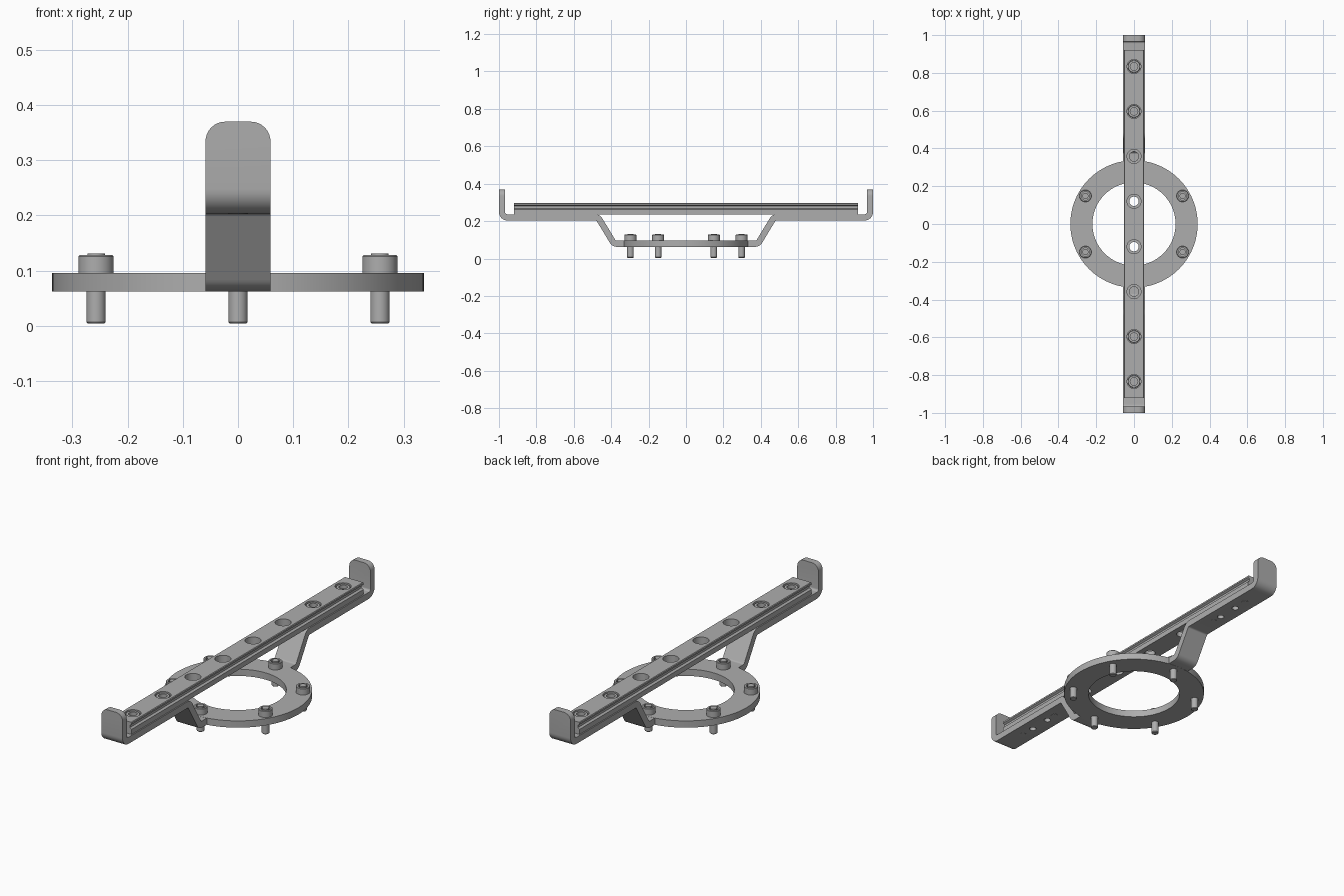
import bpy, bmesh, math
from mathutils import Vector

if "Cube" in bpy.data.objects:
    bpy.data.objects.remove(bpy.data.objects["Cube"], do_unlink=True)

GREY = (0.42, 0.42, 0.42, 1)
steel = bpy.data.materials.new("plain steel grey")
steel.use_nodes = True
steel.diffuse_color = GREY
steel.node_tree.nodes["Principled BSDF"].inputs["Base Color"].default_value = GREY


def finish(bm, name):
    bmesh.ops.recalc_face_normals(bm, faces=bm.faces)
    mesh = bpy.data.meshes.new(name)
    bm.to_mesh(mesh)
    bm.free()
    mesh.materials.append(steel)
    obj = bpy.data.objects.new(name, mesh)
    bpy.context.collection.objects.link(obj)
    return obj


def smooth(obj):
    bpy.ops.object.select_all(action='DESELECT')
    obj.select_set(True)
    bpy.context.view_layer.objects.active = obj
    bpy.ops.object.shade_smooth_by_angle(angle=math.radians(30))


def add_lathe(bm, profile, x, y, sides):
    """Closed solid of revolution; the profile runs from axis to axis."""
    rings = []
    for r, z in profile:
        count = 1 if r == 0 else sides
        rings.append([bm.verts.new((x + r * math.cos(math.tau * i / sides),
                                    y + r * math.sin(math.tau * i / sides), z))
                      for i in range(count)])
    for a, b in zip(rings, rings[1:]):
        for i in range(sides):
            j = (i + 1) % sides
            quad = [a[i % len(a)], a[j % len(a)], b[j % len(b)], b[i % len(b)]]
            bm.faces.new(list(dict.fromkeys(quad)))


def lathes(name, profile, spots, sides=32):
    bm = bmesh.new()
    for x, y in spots:
        add_lathe(bm, profile, x, y, sides)
    return finish(bm, name)


def extrude(outline, vec):
    bm = bmesh.new()
    face = bm.faces.new([bm.verts.new(p) for p in outline])
    new = bmesh.ops.extrude_face_region(bm, geom=[face])["geom"]
    bmesh.ops.translate(bm, vec=vec, verts=[v for v in new if isinstance(v, bmesh.types.BMVert)])
    return bm


def cut(obj, cutter):
    cutter.hide_render = True
    mod = obj.modifiers.new("holes", 'BOOLEAN')
    mod.operation, mod.solver, mod.object = 'DIFFERENCE', 'EXACT', cutter
    bpy.context.view_layer.objects.active = obj
    bpy.ops.object.modifier_apply(modifier=mod.name)
    bpy.data.objects.remove(cutter, do_unlink=True)


def fillet(path, radius, steps=8):
    """Centre line points with unit normals, corners rounded by arcs."""
    pts = [Vector(p) for p in path]
    d = [(b - a).normalized() for a, b in zip(pts, pts[1:])]
    left = lambda v: Vector((-v.y, v.x))
    out = [(pts[0], left(d[0]))]
    for p, u, v in zip(pts[1:-1], d, d[1:]):
        turn = math.atan2(u.x * v.y - u.y * v.x, u.dot(v))
        side = math.copysign(1, turn)
        start = p - u * radius * math.tan(abs(turn) / 2)
        centre = start + left(u) * radius * side
        for i in range(steps + 1):
            a = turn * i / steps
            n = left(u)
            n = Vector((n.x * math.cos(a) - n.y * math.sin(a), n.x * math.sin(a) + n.y * math.cos(a)))
            out.append((centre - n * radius * side, n))
    out.append((pts[-1], left(d[-1])))
    return out


# mounting ring
bm = bmesh.new()
loop = [(0.22, 0.062), (0.337, 0.062), (0.337, 0.096), (0.22, 0.096)]
N = 96
rings = [[bm.verts.new((r * math.cos(math.tau * i / N), r * math.sin(math.tau * i / N), z))
          for i in range(N)] for r, z in loop]
for k in range(4):
    a, b = rings[k], rings[(k + 1) % 4]
    for i in range(N):
        j = (i + 1) % N
        bm.faces.new((a[i], a[j], b[j], b[i]))
smooth(finish(bm, "mounting_ring"))

# bent arms with upturned end stops
W, T, TOP = 0.059, 0.0165, 0.37
line = fillet([(0.325, 0.079), (0.385, 0.079), (0.47, 0.22), (0.9835, 0.22), (0.9835, TOP)], 0.028)
for side, name in ((-1, "front_arm"), (1, "back_arm")):
    outline = [p + n * T for p, n in line] + [p - n * T for p, n in reversed(line)]
    bm = extrude([(-W, side * p.x, p.y) for p in outline], (2 * W, 0, 0))
    corners = [e for e in bm.edges
               if all(v.co.z > TOP - 0.001 for v in e.verts)
               and abs(e.verts[0].co.x - e.verts[1].co.x) < 0.001]
    bmesh.ops.bevel(bm, geom=corners, offset=0.036, segments=8, profile=0.5, affect='EDGES')
    arm = finish(bm, name)
    cut(arm, lathes("arm_holes", [(0, 0.15), (0.016, 0.15), (0.016, 0.2368), (0, 0.2368)],
                    [(0, side * y) for y in (0.65, 0.76)], 24))
    smooth(arm)

# guide rail with grooved sides
half = [(0.053, 0.2365), (0.053, 0.262), (0.043, 0.268), (0.043, 0.28),
        (0.053, 0.286), (0.053, 0.294), (0.05, 0.297)]
section = half + [(-x, z) for x, z in reversed(half)]
rail = finish(extrude([(x, -0.92, z) for x, z in section], (0, 1.84, 0)), "guide_rail")
holes = [(0, s * (0.12 + 0.238 * i)) for s in (-1, 1) for i in range(4)]
cut(rail, lathes("rail_holes", [(0, 0.22), (0.025, 0.22), (0.025, 0.262), (0.037, 0.262),
                                (0.037, 0.31), (0, 0.31)], holes))
smooth(rail)

# rail screws sunk in the outer holes
screws = lathes("rail_screws", [(0, 0.2025), (0.018, 0.2025), (0.018, 0.262), (0.033, 0.262),
                                (0.033, 0.29), (0.031, 0.293), (0.02, 0.293), (0.02, 0.275), (0, 0.275)],
                [h for h in holes if abs(h[1]) > 0.5])
smooth(screws)

# ring bolts
spots = [(0.297 * math.cos(math.radians(a)), 0.297 * math.sin(math.radians(a)))
         for a in range(30, 390, 60)]
bolts = lathes("ring_bolts", [(0, 0.004), (0.015, 0.004), (0.0175, 0.007), (0.0175, 0.096),
                              (0.032, 0.096), (0.032, 0.126), (0.03, 0.128), (0.022, 0.128),
                              (0.022, 0.112), (0.016, 0.112), (0.016, 0.131), (0, 0.131)], spots)
smooth(bolts)
